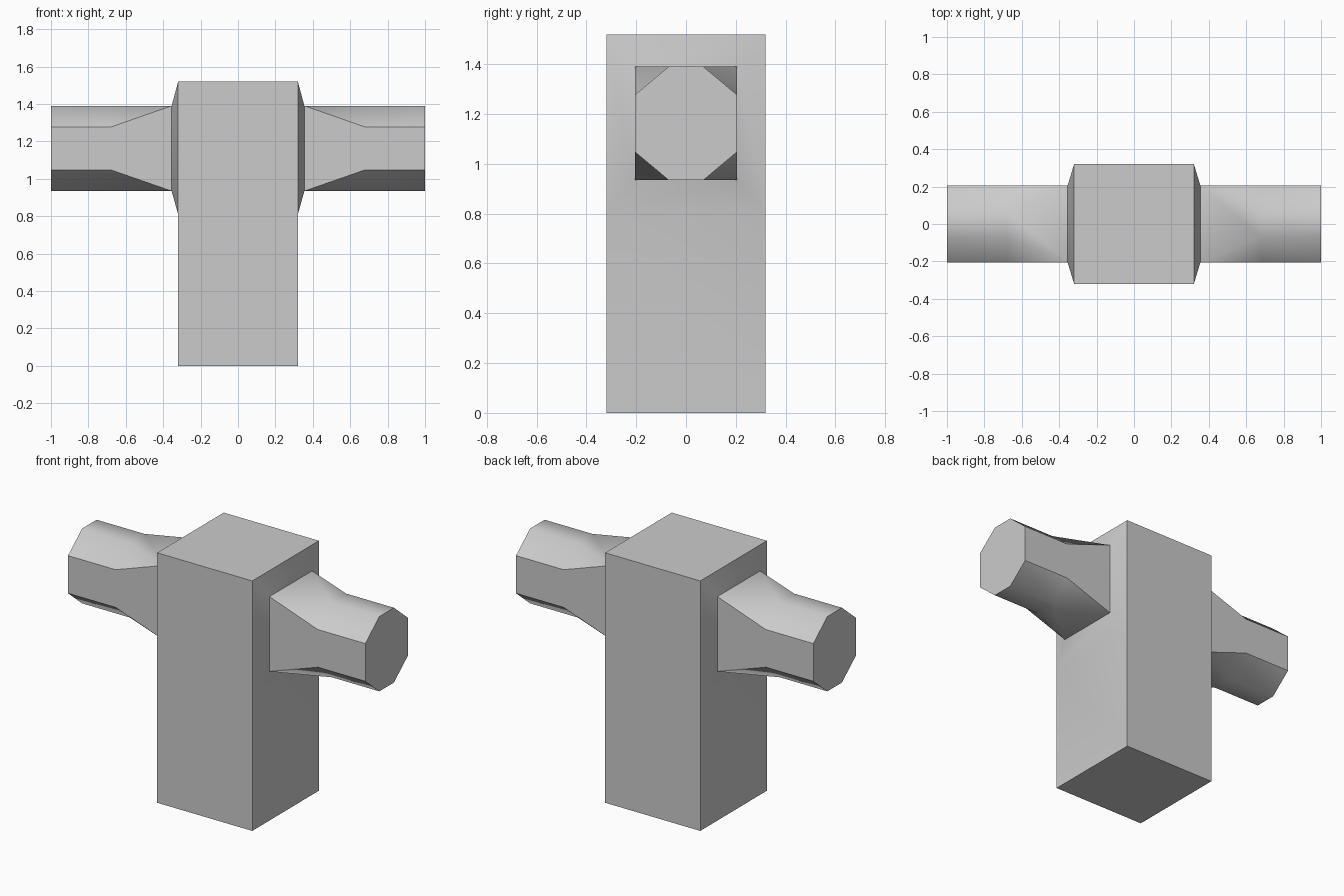
import bpy, bmesh, math

if "Cube" in bpy.data.objects:
    bpy.data.objects.remove(bpy.data.objects["Cube"])

MID_Z = 1.1625  # arm centre height


def ring(bm, x, hy, z0, z1, cy=0.0, cz=0.0):
    """Rectangle across x with chamfered corners (8 points)."""
    pts = [(hy, z0 + cz), (hy, z1 - cz), (hy - cy, z1), (-hy + cy, z1),
           (-hy, z1 - cz), (-hy, z0 + cz), (-hy + cy, z0), (hy - cy, z0)]
    return [bm.verts.new((x, y, z)) for y, z in pts]


# Half sections from the block side to the arm tip
block = (0.32, 0.32, 0.81, 1.52)
shoulder = (0.355, 0.205, 0.935, 1.39)
neck = (0.68, 0.205, 0.935, 1.39, 0.135, 0.113)
tip = (1.0, 0.205, 0.935, 1.39, 0.135, 0.113)
half = [block, shoulder, neck, tip]
sections = [(-s[0], *s[1:]) for s in reversed(half)] + half

# Loft arm, block and opposite arm as one closed surface
bm = bmesh.new()
rings = [ring(bm, *s) for s in sections]
for a, b in zip(rings, rings[1:]):
    for i in range(8):
        j = (i + 1) % 8
        bm.faces.new((a[i], a[j], b[j], b[i]))
bm.faces.new(rings[0])
bm.faces.new(rings[-1])
bmesh.ops.remove_doubles(bm, verts=bm.verts[:], dist=1e-4)
bmesh.ops.recalc_face_normals(bm, faces=bm.faces[:])

# Pull the underside of the block down to form the post
bm.normal_update()
under = min((f for f in bm.faces if f.normal.z < -0.9),
            key=lambda f: f.calc_center_median().z)
new = bmesh.ops.extrude_discrete_faces(bm, faces=[under])["faces"][0]
for v in new.verts:
    v.co.z = 0.0
bmesh.ops.recalc_face_normals(bm, faces=bm.faces[:])

mesh = bpy.data.meshes.new("post_with_arms")
bm.to_mesh(mesh)
bm.free()
obj = bpy.data.objects.new("post_with_arms", mesh)
bpy.context.collection.objects.link(obj)

# Soft shading across shallow edges, crisp elsewhere
bpy.context.view_layer.objects.active = obj
obj.select_set(True)
bpy.ops.object.shade_smooth_by_angle(angle=math.radians(45))
